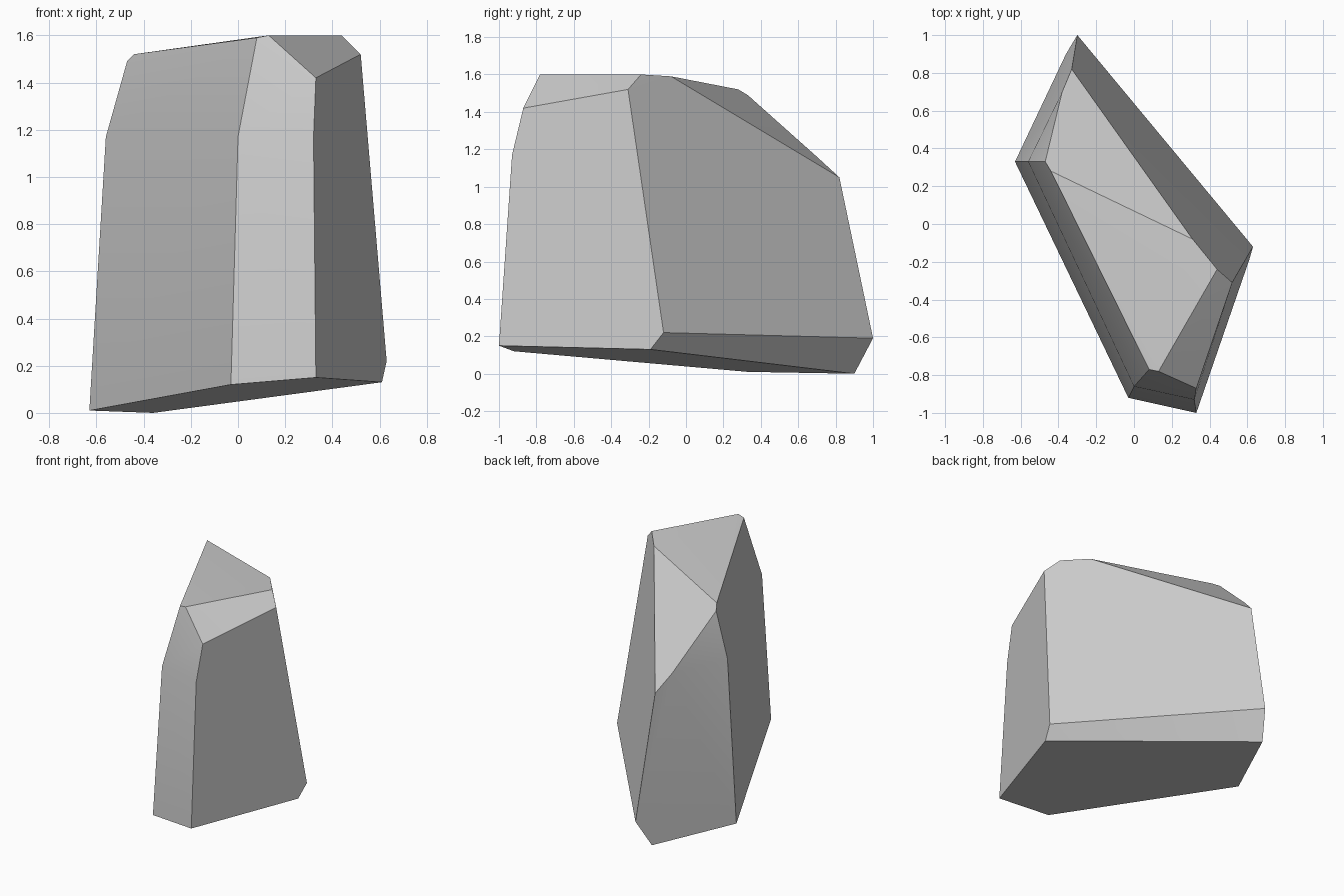
import bpy
import bmesh
import math

default_cube = bpy.data.objects.get("Cube")
if default_cube:
    bpy.data.objects.remove(default_cube, do_unlink=True)


def flat_material(name, color):
    material = bpy.data.materials.new(name)
    material.use_nodes = True
    material.diffuse_color = color
    shader = next(n for n in material.node_tree.nodes if n.type == "BSDF_PRINCIPLED")
    shader.inputs["Base Color"].default_value = color
    shader.inputs["Roughness"].default_value = 1.0
    return material


def convex_stone(name, rings, material):
    """Wrap a convex skin around the corner rings and merge coplanar facets."""
    bm = bmesh.new()
    for ring in rings:
        for corner in ring:
            bm.verts.new(corner)
    bmesh.ops.convex_hull(bm, input=list(bm.verts), use_existing_faces=False)
    loose = [v for v in bm.verts if not v.link_faces]
    bmesh.ops.delete(bm, geom=loose, context="VERTS")
    bmesh.ops.dissolve_limit(bm, angle_limit=math.radians(2),
                             verts=list(bm.verts), edges=list(bm.edges))
    bmesh.ops.recalc_face_normals(bm, faces=list(bm.faces))
    mesh = bpy.data.meshes.new(name)
    bm.to_mesh(mesh)
    bm.free()
    mesh.materials.append(material)
    stone = bpy.data.objects.new(name, mesh)
    bpy.context.collection.objects.link(stone)
    return stone


# Tilted base outline with its bevelled back edge
base_ring = [(-.63, .33, .01), (-.36, .9, 0), (.61, -.19, .13),
             (.33, -1, .15), (-.03, -.92, .12)]
back_bevel = [(-.3, 1, .19), (.63, -.12, .22)]

# Shoulder where the sides start leaning inward
shoulder_ring = [(-.56, .33, 1.17), (-.38, .7, 1.16), (-.33, .82, 1.05),
                 (0, -.86, 1.17), (.32, -.93, 1.17)]

# Chipped front corner and crown
front_chip = [(.33, -.87, 1.42), (.52, -.31, 1.52)]
crown_ring = [(.44, -.24, 1.6), (.13, -.78, 1.6), (.08, -.77, 1.59),
              (.31, -.08, 1.59), (-.44, .28, 1.52), (-.47, .33, 1.49)]

stone_grey = flat_material("stone grey", (.6, .6, .6, 1))
rock = convex_stone("rock", [base_ring, back_bevel, shoulder_ring,
                             front_chip, crown_ring], stone_grey)

# Soft weathered side with crisp broken edges
bpy.ops.object.select_all(action="DESELECT")
rock.select_set(True)
bpy.context.view_layer.objects.active = rock
bpy.ops.object.shade_smooth_by_angle(angle=math.radians(30))
